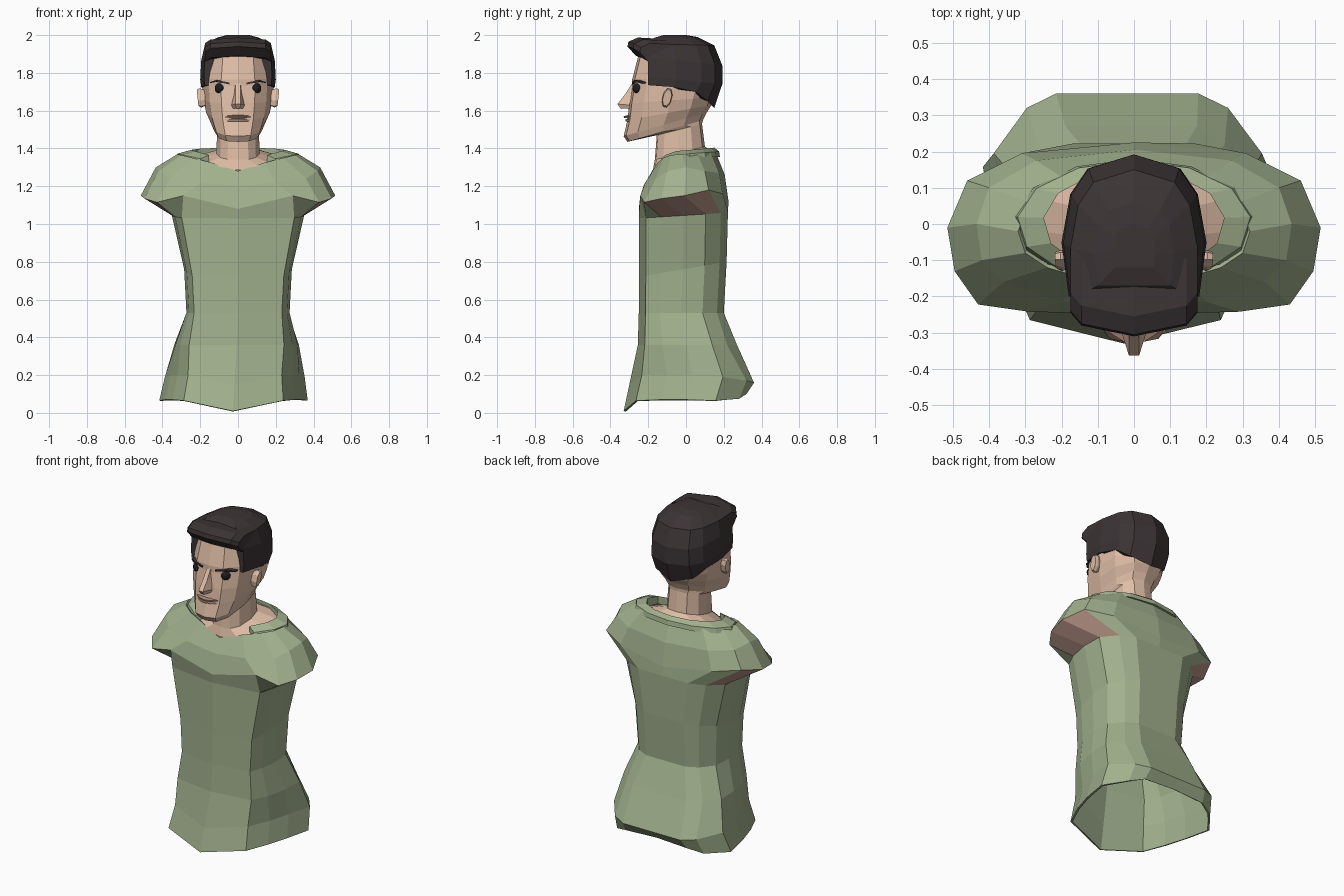
import bpy, bmesh
from math import sin, cos, radians
from mathutils import Matrix, Vector

if "Cube" in bpy.data.objects:
    bpy.data.objects.remove(bpy.data.objects["Cube"])


def material(name, rgb):
    m = bpy.data.materials.new(name)
    m.diffuse_color = (*rgb, 1)
    m.use_nodes = True
    m.node_tree.nodes["Principled BSDF"].inputs["Base Color"].default_value = m.diffuse_color
    return m


GREEN = material("green_cloth", (0.36, 0.44, 0.27))
SKIN = material("skin", (0.74, 0.51, 0.38))
ARM = material("arm_skin", (0.48, 0.30, 0.24))
HAIR = material("dark_hair", (0.045, 0.034, 0.036))
EYE = material("eye", (0.012, 0.012, 0.014))
LIP = material("lip", (0.4, 0.24, 0.18))


def add_object(name, bm, *mats):
    me = bpy.data.meshes.new(name)
    bm.to_mesh(me)
    bm.free()
    ob = bpy.data.objects.new(name, me)
    bpy.context.collection.objects.link(ob)
    for m in mats:
        me.materials.append(m)
    return ob


def ring(template, w, f, b, z):
    """Half ring, front to back. z is (front, back) or one height per point."""
    out = []
    for i, (u, v) in enumerate(template):
        h = z[i] if len(z) > 2 else z[0] + (z[1] - z[0]) * v
        out.append((u * w, f + (b - f) * v, h))
    return out


def mirror_ring(half):
    return half + [(-x, y, z) for x, y, z in half[-2:0:-1]]


def bridge(bm, rings, closed=True):
    """Joins rings of points with quads; returns vertices and rows of faces."""
    vs = [[bm.verts.new(p) for p in r] for r in rings]
    n = len(rings[0])
    rows = [[bm.faces.new((a[i], a[(i + 1) % n], b[(i + 1) % n], b[i]))
             for i in range(n if closed else n - 1)] for a, b in zip(vs, vs[1:])]
    return vs, rows


def solid(name, rings, *mats):
    """Closed loft with both ends capped."""
    bm = bmesh.new()
    vs, _ = bridge(bm, rings)
    bm.faces.new(vs[0][::-1])
    bm.faces.new(vs[-1])
    bmesh.ops.recalc_face_normals(bm, faces=bm.faces)
    return add_object(name, bm, *mats)


# Shirt: open loft from hem to neckline, with the cut arms under the sleeves
HEM = [(0, 0), (.67, .1), (.82, .3), (.92, .5), (1, .75), (.75, .94), (.53, 1), (0, 1)]
HIP = [(0, 0), (.76, .07), (.9, .25), (.98, .5), (1, .75), (.78, .9), (.55, 1), (0, 1)]
BODY = [(0, 0), (.85, .08), (.95, .25), (1, .5), (.97, .75), (.75, .92), (.48, 1), (0, 1)]
sleeve = [(0, -.25, 1.08), (.29, -.242, 1.15), (.43, -.222, 1.115), (.495, -.13, 1.135),
          (.515, -.01, 1.15), (.46, .12, 1.18), (.31, .195, 1.16), (0, .225, 1.12)]
shoulder = [(0, -.225, 1.2), (.2, -.215, 1.22), (.36, -.16, 1.24), (.42, -.1, 1.28),
            (.435, 0, 1.3), (.4, .1, 1.28), (.27, .175, 1.27), (0, .205, 1.26)]
neckline = [(0, -.18, 1.28), (.14, -.15, 1.325), (.24, -.12, 1.35), (.3, -.08, 1.365),
            (.32, -.02, 1.37), (.29, .06, 1.37), (.2, .13, 1.38), (0, .155, 1.385)]
shirt_rings = [
    ring(HEM, .393, -.33, .32, (.01, .065, .07, .07, .065, .075, .1, .11)),
    ring(HEM, .37, -.3, .36, (.15, .2, .2, .2, .19, .17, .16, .16)),
    ring(HIP, .33, -.255, .27, (.36, .36)),
    ring(BODY, .273, -.25, .2, (.53, .53)),
    ring(BODY, .285, -.25, .215, (.72, .8)),
    ring(BODY, .35, -.25, .222, (1.03, 1.06)),
    sleeve, shoulder, neckline]
bm = bmesh.new()
vs, rows = bridge(bm, [mirror_ring(r) for r in shirt_rings])
for i in (2, 3, 4, 9, 10, 11):
    rows[5][i].material_index = 1
for v in bm.verts:
    if v.co.z < .5:
        v.co.x -= .055 * (.5 - v.co.z)
shirt = add_object("shirt", bm, GREEN, ARM)
mod = shirt.modifiers.new("cloth_thickness", 'SOLIDIFY')
mod.thickness = .012
mod.offset = -1

# Collar: flat band swept round the neckline, open at the front
sections = []
for k in range(11):
    a = radians(-52 + 284 * k / 10)
    c, s = cos(a), sin(a)
    z = 1.383 + .013 * s - .04 * max(0, -s - .4)
    sections.append([(rx * c, ry * s + .005, z + dz) for rx, ry, dz in
                     ((.25, .145, -.04), (.332, .175, -.04), (.322, .17, -.012), (.25, .145, .008))])
solid("collar", sections, GREEN)

# Neck and head: one faceted loft, tilted rings under the jaw
SKULL = [(0, 0), (.48, .03), (.82, .17), (1, .48), (.93, .75), (.55, .95), (0, 1)]
head_data = [  # half width, front, back, front height, back height
    (.27, -.175, .15, 1.285, 1.375), (.115, -.165, .1, 1.34, 1.41),
    (.11, -.155, .085, 1.47, 1.53), (.125, -.31, .09, 1.435, 1.55),
    (.14, -.33, .11, 1.465, 1.59), (.168, -.31, .135, 1.55, 1.63),
    (.183, -.3, .15, 1.64, 1.67), (.188, -.285, .165, 1.73, 1.73),
    (.185, -.285, .17, 1.765, 1.78), (.165, -.25, .15, 1.9, 1.9), (.12, -.2, .1, 1.96, 1.96)]
solid("head", [mirror_ring(ring(SKULL, w, f, b, (z0, z1))) for w, f, b, z0, z1 in head_data], SKIN)

# Hair: cap with a flat front edge at the temples
CAP = [(0, 0), (.5, 0), (.9, 0), (1, .38), (.88, .72), (.64, .9), (0, 1)]
hair_rings = [ring(CAP, .195, -.2, .15, (1.735, 1.735, 1.735, 1.725, 1.7, 1.65, 1.615))]
for w, f, b, z0, z1 in ((.2, -.2, .192, 1.78, 1.74), (.195, -.2, .192, 1.88, 1.84),
                        (.175, -.2, .15, 1.955, 1.945), (.11, -.17, .06, 1.985, 1.99),
                        (.06, -.12, 0, 2, 2)):
    hair_rings.append(ring(CAP, w, f, b, (z0, z1)))
solid("hair", [mirror_ring(r) for r in hair_rings], HAIR)

# Quiff: swept roll of hair across the forehead
quiff = []
for x, back, drop in ((-.175, .06, .03), (-.145, .025, .01), (0, -.005, 0), (.145, .025, .01), (.175, .06, .03)):
    quiff.append([(x, y + back, z - drop) for y, z in
                  ((-.2, 1.88), (-.26, 1.89), (-.305, 1.94), (-.3, 1.965), (-.25, 1.987), (-.12, 1.98))])
solid("quiff", quiff, HAIR)

# Nose: wedge from the bridge to the tip
nose = [[(.012, -.285, 1.745), (.018, -.26, 1.745)],
        [(.014, -.32, 1.69), (.022, -.28, 1.69)],
        [(.014, -.363, 1.635), (.034, -.3, 1.63)],
        [(.01, -.345, 1.61), (.03, -.29, 1.612)]]
solid("nose", [r + [(-x, y, z) for x, y, z in r[::-1]] for r in nose], SKIN)

# Lips: two thin wedges
for name, z, front in (("upper_lip", 1.568, -.33), ("lower_lip", 1.55, -.322)):
    lip = []
    for x, t in ((-.07, 0), (-.03, .8), (0, 1), (.03, .8), (.07, 0)):
        y = -.298 + (front + .298) * t
        lip.append([(x, y + .03, z + .01), (x, y, z + .003), (x, y + .002, z - .006), (x, y + .03, z - .01)])
    solid(name, lip, SKIN if name == "lower_lip" else LIP)

# Eyes, brows and ears, one per side
for side, s in (("right", 1), ("left", -1)):
    bm = bmesh.new()
    bmesh.ops.create_uvsphere(bm, u_segments=12, v_segments=8, radius=.028,
                              matrix=Matrix.Translation((s * .095, -.255, 1.718)))
    add_object(side + "_eye", bm, EYE)

    brow = []
    for x, y, z, h in ((.045, -.282, 1.744, .005), (.115, -.27, 1.758, .005), (.148, -.235, 1.748, .003)):
        brow.append([(s * x, y - .004, z - h), (s * x, y - .004, z + h),
                     (s * x, y + .025, z + h), (s * x, y + .025, z - h)])
    solid(side + "_brow", brow, HAIR)

    ear = []
    for x, scale in ((.165, .75), (.198, 1), (.214, .85)):
        pts = []
        for k in range(8):
            a = radians(45 * k + 22.5)
            p = Matrix.Rotation(radians(-14), 3, 'X') @ Vector((0, .026 * scale * cos(a), .054 * scale * sin(a)))
            pts.append((s * (x + .1 * p.z), p.y - .1, p.z + 1.668))
        ear.append(pts)
    solid(side + "_ear", ear, SKIN)
